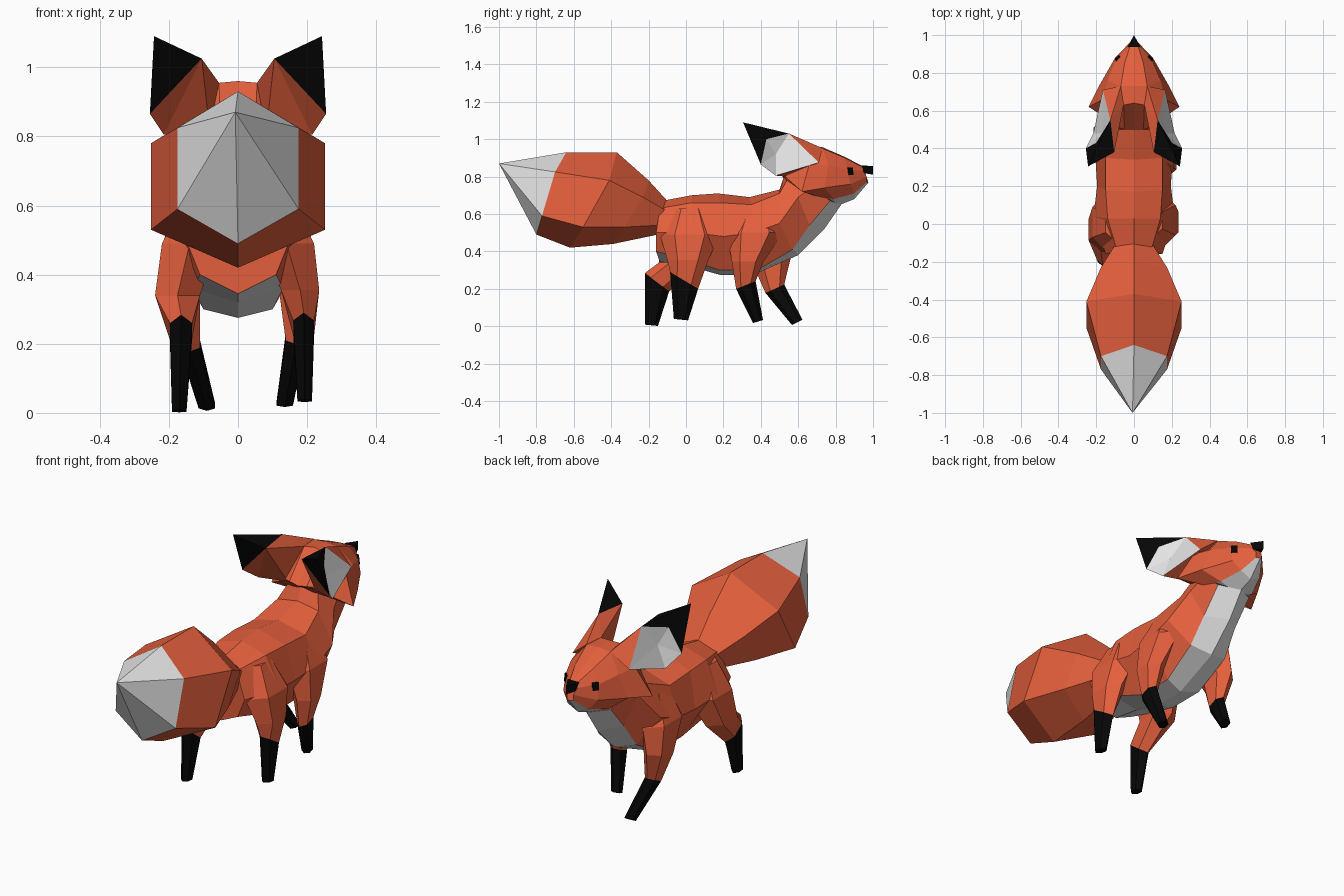
import bpy, bmesh, math
from mathutils import Vector

if "Cube" in bpy.data.objects:
    bpy.data.objects.remove(bpy.data.objects["Cube"])


def material(name, rgb):
    m = bpy.data.materials.new(name)
    m.diffuse_color = (*rgb, 1)
    m.use_nodes = True
    m.node_tree.nodes["Principled BSDF"].inputs["Base Color"].default_value = m.diffuse_color
    return m


MATS = [material("orange_fur", (0.78, 0.115, 0.046)),
        material("white_fur", (0.78, 0.78, 0.78)),
        material("black_fur", (0.002, 0.002, 0.002))]
ORANGE, WHITE, BLACK = 0, 1, 2


def build(name, verts, faces, colors):
    """Flat shaded object with one colour index per face."""
    bm = bmesh.new()
    vs = [bm.verts.new(v) for v in verts]
    for f, c in zip(faces, colors):
        bm.faces.new([vs[i] for i in f]).material_index = c
    bmesh.ops.remove_doubles(bm, verts=bm.verts, dist=0.0005)
    bmesh.ops.recalc_face_normals(bm, faces=bm.faces)
    me = bpy.data.meshes.new(name)
    bm.to_mesh(me)
    bm.free()
    for m in MATS:
        me.materials.append(m)
    ob = bpy.data.objects.new(name, me)
    bpy.context.collection.objects.link(ob)
    return ob


def loft(name, rings, color, caps=(ORANGE, ORANGE)):
    """Skin closed rings; color(i, k) gives the colour of strip i, side k."""
    n = len(rings[0])
    verts = [v for r in rings for v in r]
    faces, cols = [], []
    for i in range(len(rings) - 1):
        for k in range(n):
            a, b = i * n + k, i * n + (k + 1) % n
            faces.append((a, b, b + n, a + n))
            cols.append(color(i, min(k, n - 1 - k)))
    if caps[0] is not None:
        faces.append(tuple(range(n)))
        cols.append(caps[0])
    if caps[1] is not None:
        faces.append(tuple(range(len(verts) - n, len(verts))))
        cols.append(caps[1])
    return build(name, verts, faces, cols)


def mirrored(half):
    """Half ring from top centre to bottom centre, closed across x = 0."""
    return half + [(-x, y, z) for x, y, z in half[-2:0:-1]]


# Torso and neck: top, shoulder, flank, lower edge, belly
torso = [
    [(0, -.13, .67), (.09, -.14, .63), (.15, -.16, .50), (.11, -.16, .40), (0, -.14, .345)],
    [(0, .03, .70), (.14, .03, .66), (.215, .04, .50), (.13, .00, .36), (0, .02, .32)],
    [(0, .17, .71), (.15, .18, .66), (.195, .20, .48), (.10, .18, .30), (0, .18, .275)],
    [(0, .34, .69), (.15, .35, .65), (.205, .36, .50), (.10, .38, .30), (0, .36, .275)],
    [(0, .50, .73), (.12, .50, .71), (.20, .50, .55), (.11, .57, .41), (0, .60, .38)],
    [(0, .53, .82), (.08, .55, .80), (.14, .60, .69), (.10, .66, .54), (0, .74, .52)],
    [(0, .62, .86), (.08, .65, .83), (.12, .68, .75), (.10, .77, .67), (0, .83, .65)],
]
body = loft("body", [mirrored(r) for r in torso], lambda i, k: WHITE if k == 3 else ORANGE)

# Head: crown, brow, temple, cheek, jaw, chin
head = [
    [(0, .50, .81), (.05, .50, .82), (.08, .51, .82), (.10, .53, .80), (.08, .55, .76), (0, .55, .75)],
    [(0, .64, .96), (.055, .63, .955), (.165, .66, .87), (.24, .62, .72), (.12, .68, .70), (0, .70, .66)],
    [(0, .73, .957), (.07, .73, .95), (.14, .76, .86), (.18, .74, .74), (.10, .79, .68), (0, .80, .64)],
    [(0, .85, .905), (.05, .85, .90), (.10, .86, .84), (.10, .88, .76), (.06, .90, .71), (0, .90, .68)],
    [(0, .945, .855), (.02, .945, .85), (.028, .945, .83), (.018, .965, .80), (.018, .965, .77), (0, .975, .768)],
]
parts = [loft("head", [mirrored(r) for r in head],
              lambda i, k: WHITE if k == 4 and i > 0 else ORANGE)]

# Nose: small wedge
build("nose", [(-.034, .938, .86), (.034, .938, .86), (.024, .955, .818), (-.024, .955, .818),
               (0, 1, .856), (0, 1, .81)],
      [(0, 1, 2, 3), (0, 1, 4), (1, 2, 5, 4), (2, 3, 5), (3, 0, 4, 5)], [BLACK] * 5)

# Eyes: thin plates lying on the muzzle sides
for side, s in (("right", 1), ("left", -1)):
    n = Vector((.75 * s, .65, .1)).normalized()
    u = Vector((0, 0, 1)).cross(n).normalized()
    w = n.cross(u)
    c = Vector((.086 * s, .878, .829))
    pts = [c + u * a * .016 + w * b * .02 + n * d
           for d in (-.003, .006) for a, b in ((-1, -1), (1, -1), (1, 1), (-1, 1))]
    build("eye_" + side, pts, [(0, 1, 2, 3), (4, 5, 6, 7), (0, 1, 5, 4), (1, 2, 6, 5),
                               (2, 3, 7, 6), (3, 0, 4, 7)], [BLACK] * 6)

# Ears: black tip, white hollow facing outward, orange back
ear = dict(tip=(.243, .305, 1.09), rear=(.255, .40, .865), low=(.215, .48, .805),
           front=(.165, .71, .875), top=(.125, .55, 1.03), rim=(.20, .43, 1.0),
           hollow=(.17, .48, .92), inner=(.105, .38, 1.025),
           crown=(.055, .63, .955), brow=(.07, .73, .952), root=(.08, .53, .80))
ear_faces = [("tip top rim", BLACK), ("tip rim rear", BLACK), ("tip rear inner", BLACK),
             ("tip inner top", BLACK), ("rim top hollow", WHITE), ("top front hollow", WHITE),
             ("front low hollow", WHITE), ("low rear hollow", WHITE), ("rear rim hollow", WHITE),
             ("inner rear low", ORANGE), ("inner low root", ORANGE), ("inner root crown", ORANGE),
             ("inner crown top", ORANGE), ("top crown brow", ORANGE), ("top brow front", ORANGE),
             ("front root low", ORANGE), ("front brow root", ORANGE), ("brow crown root", ORANGE)]
keys = list(ear)
for side, s in (("right", 1), ("left", -1)):
    build("ear_" + side, [(x * s, y, z) for x, y, z in ear.values()],
          [[keys.index(k) for k in f.split()] for f, c in ear_faces],
          [c for f, c in ear_faces])

# Tail: six-sided with a ridge on top and a white pointed end
tail = [
    [(0, -.10, .67), (.10, -.11, .62), (.10, -.14, .54), (0, -.15, .49)],
    [(0, -.20, .78), (.175, -.23, .69), (.175, -.33, .53), (0, -.39, .44)],
    [(0, -.37, .93), (.252, -.41, .78), (.252, -.55, .53), (0, -.62, .42)],
    [(0, -.64, .93), (.175, -.70, .825), (.175, -.77, .59), (0, -.80, .49)],
    [(-.008, -1, .87)] * 4,
]
rings = [mirrored(r) for r in tail[:-1]] + [tail[-1][:1] * 6]
parts.append(loft("tail", rings, lambda i, k: WHITE if i == 3 else ORANGE, (ORANGE, None)))


def leg(name, sections):
    """Six-sided leg; sections are (x, y, z, half width, half depth, slope)."""
    rings = []
    for x, y, z, rx, ry, slope in sections:
        ring = []
        for k in range(6):
            a = math.radians(60 * k + 30)
            dy = ry * math.sin(a)
            ring.append((x + rx * math.cos(a) / .866, y + dy, z + dy * slope))
        rings.append(ring)
    last = len(sections) - 2
    parts.append(loft(name, rings, lambda i, k: BLACK if i == last else ORANGE, (ORANGE, BLACK)))


# Legs: buried hip, thigh, knee, sock top, foot
leg("hind_leg_left", [(-.10, .0, .63, .05, .09, 0), (-.14, .01, .49, .08, .16, 0),
                      (-.175, -.03, .34, .065, .115, 0),
                      (-.165, -.155, .235, .032, .065, -.75), (-.17, -.185, .005, .021, .035, -.1)])
leg("hind_leg_right", [(.10, .02, .63, .05, .09, 0), (.14, .02, .49, .08, .16, 0),
                       (.18, .01, .355, .055, .11, 0),
                       (.19, -.01, .245, .03, .075, -.6), (.193, -.027, .035, .021, .038, -.1)])
leg("fore_leg_right", [(.10, .38, .64, .05, .08, 0), (.14, .37, .50, .072, .15, 0),
                       (.172, .33, .345, .052, .085, 0),
                       (.168, .32, .22, .03, .052, .4), (.135, .385, .025, .024, .027, .3)])
leg("fore_leg_left", [(-.10, .40, .64, .05, .08, 0), (-.14, .41, .50, .072, .15, 0),
                      (-.162, .46, .345, .052, .10, .2),
                      (-.14, .475, .20, .03, .05, .45), (-.09, .595, .02, .024, .028, .5)])

# Fuse head, tail and legs with the torso into one clean skin
for part in parts:
    mod = body.modifiers.new("join_" + part.name, 'BOOLEAN')
    mod.operation = 'UNION'
    mod.solver = 'EXACT'
    mod.object = part
    part.hide_render = True
